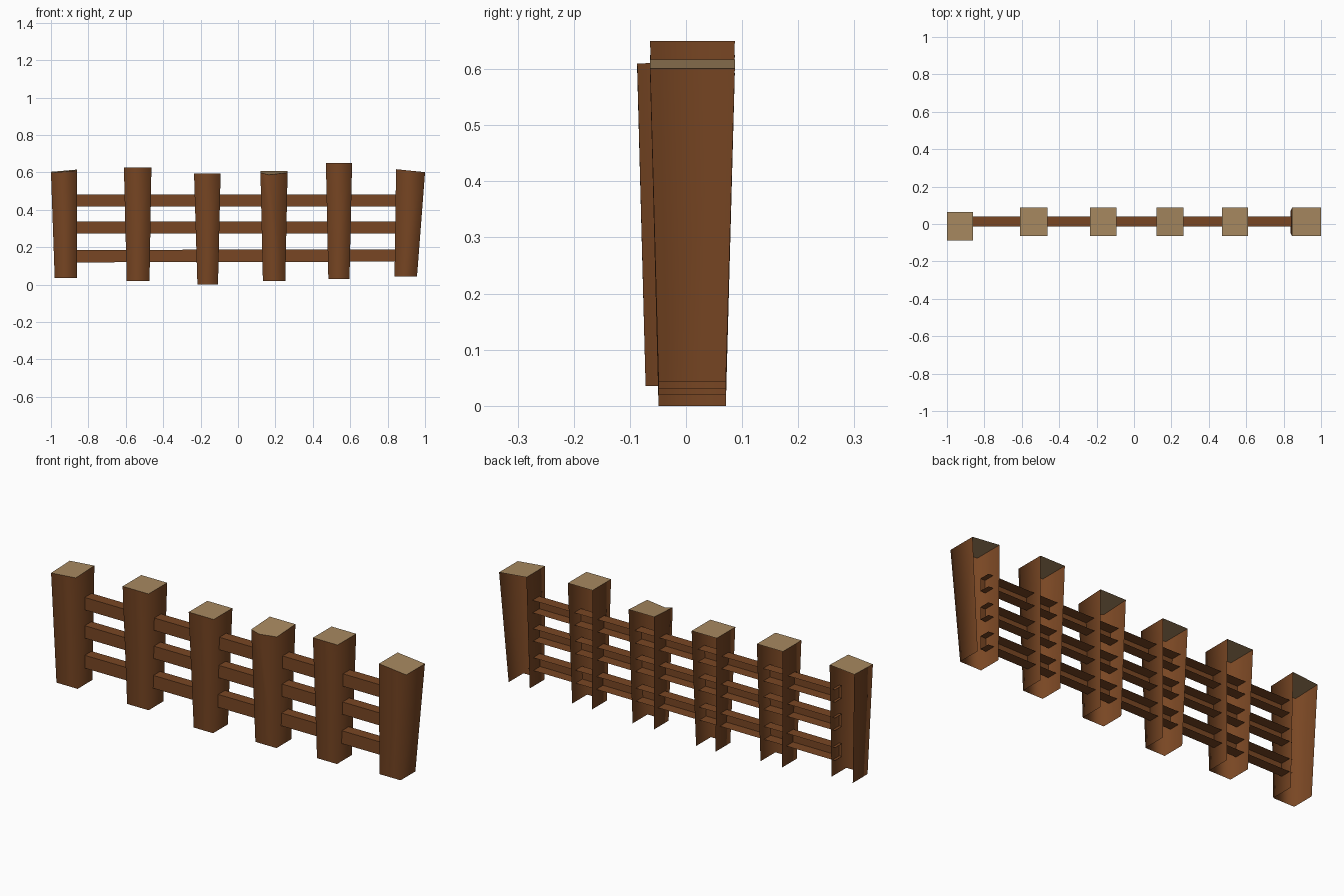
import bpy, bmesh

if "Cube" in bpy.data.objects:
    bpy.data.objects.remove(bpy.data.objects["Cube"])


def material(name, rgb):
    m = bpy.data.materials.new(name)
    m.diffuse_color = (*rgb, 1.0)
    m.use_nodes = True
    m.node_tree.nodes["Principled BSDF"].inputs["Base Color"].default_value = m.diffuse_color
    return m


BROWN = material("brown_wood", (0.19, 0.062, 0.017))
TAN = material("cut_wood_tan", (0.39, 0.25, 0.117))


def finish(bm, name):
    mesh = bpy.data.meshes.new(name)
    bm.to_mesh(mesh)
    bm.free()
    mesh.materials.append(BROWN)
    mesh.materials.append(TAN)
    obj = bpy.data.objects.new(name, mesh)
    bpy.context.collection.objects.link(obj)
    return obj


def post(name, bottom_x, top_x, z0, z_left, z_right, dy=0.0, drop=0.0, chip=None):
    """Tapered shell, open at the back and underneath, with a tan cut top."""
    bm = bmesh.new()
    (bl, br), (tl, tr) = bottom_x, top_x
    yf0, yb0, yf1, yb1 = -0.049 + dy, 0.071 + dy, -0.064 + dy, 0.087 + dy
    v = bm.verts.new
    b_fl, b_fr = v((bl, yf0, z0)), v((br, yf0, z0))
    b_bl, b_br = v((bl, yb0, z0)), v((br, yb0, z0))
    t_fl, t_fr = v((tl, yf1, z_left - drop)), v((tr, yf1, z_right - drop))
    t_bl, t_br = v((tl, yb1, z_left)), v((tr, yb1, z_right))
    # optional chipped point along the front top edge
    mid = [v((chip[0], yf1, chip[1]))] if chip else []
    sides = [
        bm.faces.new([b_fl, b_fr, t_fr] + mid + [t_fl]),
        bm.faces.new([b_bl, b_fl, t_fl, t_bl]),
        bm.faces.new([b_fr, b_br, t_br, t_fr]),
    ]
    for f in sides:
        f.smooth = True
    top = bm.faces.new([t_fl] + mid + [t_fr, t_br, t_bl])
    top.material_index = 1
    top.smooth = False
    for e in top.edges:
        e.smooth = False
    return finish(bm, name)


def rail(name, z_low, z_high, tilt=0.0):
    """Channel with front, top and bottom faces, open at the back and ends."""
    bm = bmesh.new()
    profile = [(0.041, z_low), (-0.014, z_low), (-0.014, z_high), (0.041, z_high)]
    left = [bm.verts.new((-0.875, y, z - tilt)) for y, z in profile]
    right = [bm.verts.new((0.87, y, z + tilt)) for y, z in profile]
    for i in range(3):
        bm.faces.new([left[i], right[i], right[i + 1], left[i + 1]])
    return finish(bm, name)


# posts, left to right
post("post_1", (-0.98, -0.86), (-1.0, -0.86), 0.035, 0.603, 0.615, dy=-0.023, drop=0.005)
post("post_2", (-0.595, -0.473), (-0.61, -0.463), 0.02, 0.625, 0.625)
post("post_3", (-0.217, -0.107), (-0.235, -0.093), 0.0, 0.593, 0.593)
post("post_4", (0.133, 0.253), (0.12, 0.265), 0.02, 0.607, 0.607, drop=0.008, chip=(0.165, 0.587))
post("post_5", (0.483, 0.596), (0.47, 0.61), 0.03, 0.65, 0.65)
post("post_6", (0.837, 0.957), (0.845, 1.0), 0.043, 0.617, 0.601)

# three long rails running through the posts
rail("lower_rail", 0.121, 0.187, 0.002)
rail("middle_rail", 0.273, 0.337)
rail("upper_rail", 0.418, 0.482)
